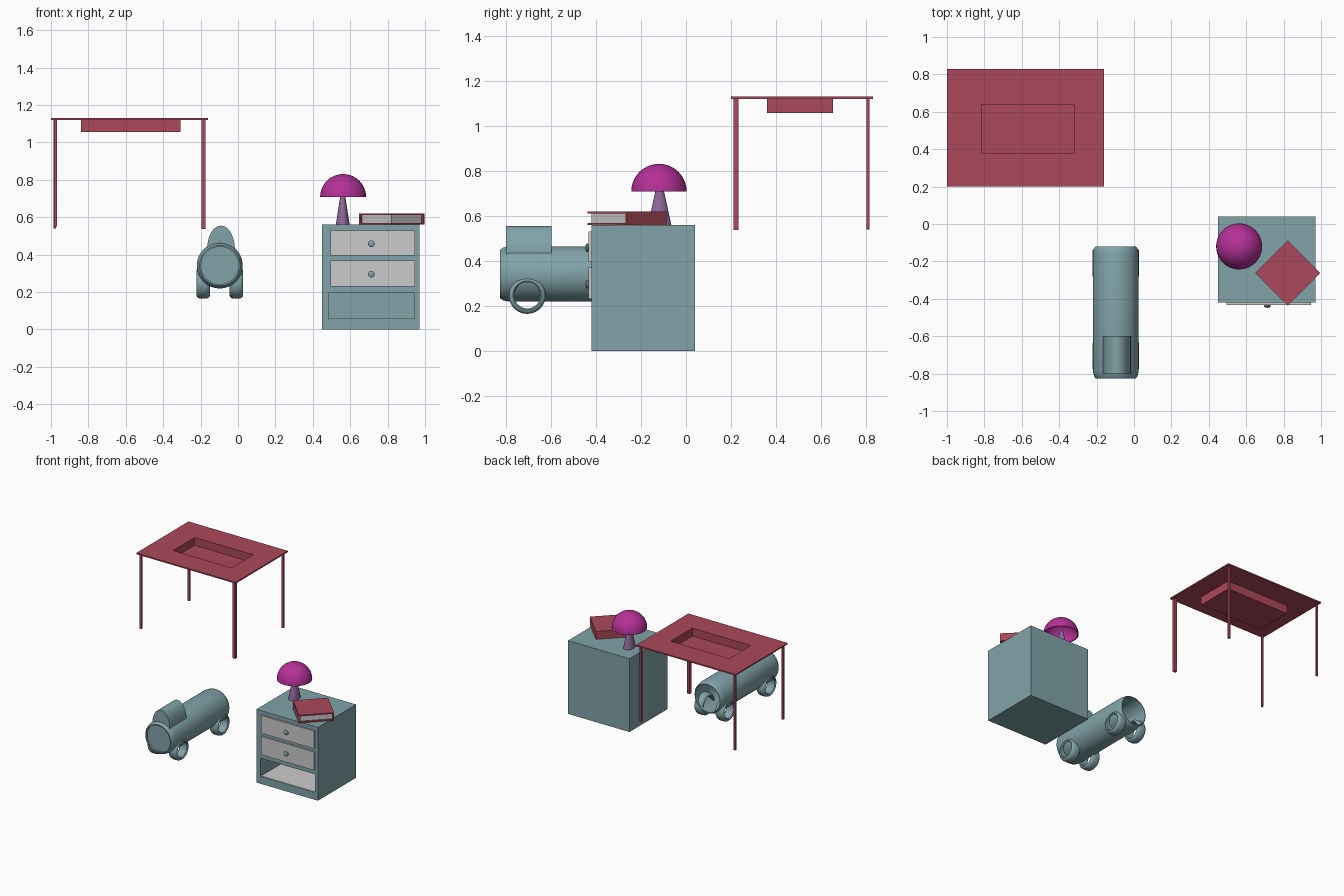
import bpy, bmesh, math
from mathutils import Vector, Matrix

if "Cube" in bpy.data.objects:
    bpy.data.objects.remove(bpy.data.objects["Cube"])


def material(name, rgb):
    m = bpy.data.materials.new(name)
    m.diffuse_color = (*rgb, 1)
    m.use_nodes = True
    m.node_tree.nodes["Principled BSDF"].inputs["Base Color"].default_value = m.diffuse_color
    return m


TEAL = material("teal", (0.22, 0.37, 0.40))
RED = material("red", (0.41, 0.065, 0.10))
MAGENTA = material("magenta", (0.46, 0.03, 0.31))
PURPLE = material("purple", (0.27, 0.14, 0.33))


def finish(bm, name, mat=None, smooth=False):
    bmesh.ops.recalc_face_normals(bm, faces=bm.faces)
    me = bpy.data.meshes.new(name)
    bm.to_mesh(me)
    bm.free()
    ob = bpy.data.objects.new(name, me)
    bpy.context.collection.objects.link(ob)
    if mat:
        me.materials.append(mat)
    if smooth:
        bpy.context.view_layer.objects.active = ob
        ob.select_set(True)
        bpy.ops.object.shade_smooth_by_angle(angle=math.radians(35))
        ob.select_set(False)
    return ob


def box_bm(lo, hi):
    lo, hi = Vector(lo), Vector(hi)
    bm = bmesh.new()
    bmesh.ops.create_cube(bm, size=1, matrix=Matrix.Translation((lo + hi) / 2) @ Matrix.Diagonal((*(hi - lo), 1)))
    return bm


def box(name, lo, hi, mat=None):
    return finish(box_bm(lo, hi), name, mat)


def push_rect(bm, normal, lo, hi, offset):
    """Cut a rectangle into the side facing `normal` and move it by `offset`."""
    bm.normal_update()
    f = max(bm.faces, key=lambda f: (round(f.normal.dot(Vector(normal)), 3), f.calc_area()))
    bmesh.ops.inset_individual(bm, faces=[f], thickness=0.01)
    axes = [i for i in range(3) if not normal[i]]
    mid = f.calc_center_median()
    for v in f.verts:
        for k, a in enumerate(axes):
            v.co[a] = hi[k] if v.co[a] > mid[a] else lo[k]
    new = bmesh.ops.extrude_discrete_faces(bm, faces=[f])["faces"]
    bmesh.ops.translate(bm, verts=new[0].verts, vec=offset)


def lathe(name, profile, axis, centre, mat, closed=False, steps=40, scale=(1, 1, 1)):
    """Spin (radius, height) points about a line through centre along axis."""
    bm = bmesh.new()
    vs = [bm.verts.new((r, 0, h)) for r, h in profile]
    es = [bm.edges.new(p) for p in zip(vs, vs[1:] + vs[:1] if closed else vs[1:])]
    bmesh.ops.spin(bm, geom=vs + es, cent=(0, 0, 0), axis=(0, 0, 1), angle=math.tau, steps=steps, use_duplicate=False)
    bmesh.ops.remove_doubles(bm, verts=bm.verts, dist=1e-5)
    turn = Vector((0, 0, 1)).rotation_difference(Vector(axis)).to_matrix().to_4x4()
    bm.transform(Matrix.Translation(centre) @ turn @ Matrix.Diagonal((*scale, 1)))
    return finish(bm, name, mat, True)


# Table: top with sunken basin, four thin legs
bm = box_bm((-1, 0.2, 1.12), (-0.16, 0.83, 1.13))
push_rect(bm, (0, 0, -1), (-0.84, 0.36), (-0.307, 0.653), (0, 0, -0.063))
push_rect(bm, (0, 0, 1), (-0.815, 0.38), (-0.32, 0.64), (0, 0, -0.06))
finish(bm, "table_top", RED)
for name, x, y, w, z in (("front_left", -0.976, 0.223, 0.014, 0.55), ("front_right", -0.184, 0.223, 0.022, 0.537),
                         ("back_left", -0.98, 0.808, 0.014, 0.54), ("back_right", -0.184, 0.808, 0.014, 0.545)):
    h = w / 2
    box("table_leg_" + name, (x - h, y - h, z), (x + h, y + h, 1.121), RED)

# Nightstand with two drawers and an open bottom compartment
bm = box_bm((0.45, -0.42, 0), (0.97, 0.04, 0.56))
push_rect(bm, (0, -1, 0), (0.485, 0.055), (0.945, 0.195), (0, 0.43, 0))
finish(bm, "nightstand", TEAL)
box("compartment_floor", (0.488, -0.418, 0.054), (0.942, 0.008, 0.06))
for i, (z0, z1) in enumerate(((0.395, 0.53), (0.23, 0.37))):
    box(f"drawer_{i}", (0.495, -0.432, z0), (0.945, -0.415, z1))
    zc = (z0 + z1) / 2 - 0.004
    lathe(f"knob_{i}", [(0, 0), (0.012, 0), (0.018, 0.006), (0.018, 0.012), (0.01, 0.017), (0, 0.018)],
          (0, -1, 0), (0.713, -0.43, zc), TEAL, steps=20)

# Lamp: oval tapered stem and hollow dome shade
lathe("lamp_stem", [(0, 0), (0.037, 0), (0.009, 0.18), (0, 0.18)], (0, 0, 1), (0.56, -0.117, 0.56),
      PURPLE, scale=(1, 1.4, 1))
arc = [math.radians(a) for a in range(0, 91, 9)]
dome = [(0.123 * math.cos(a), 0.123 * math.sin(a)) for a in arc]
inner = [(0.117 * math.cos(a), 0.117 * math.sin(a)) for a in reversed(arc)]
lathe("lamp_shade", dome + inner + dome[:1], (0, 0, 1), (0.562, -0.12, 0.708), MAGENTA)

# Book lying at an angle: covers, two closed sides, page block
H = 0.1237
for name, lo, hi, mat in (("book_cover_bottom", (-H, -H, 0), (H, H, 0.009), RED),
                          ("book_cover_top", (-H, -H, 0.051), (H, H, 0.06), RED),
                          ("book_spine", (H - 0.01, -H, 0), (H, H, 0.06), RED),
                          ("book_side", (-H, H - 0.01, 0), (H, H, 0.06), RED),
                          ("book_pages", (0.012 - H, 0.012 - H, 0.009), (H - 0.01, H - 0.01, 0.051), None)):
    ob = box(name, lo, hi, mat)
    ob.location = (0.822, -0.262, 0.56)
    ob.rotation_euler.z = math.radians(45)

# Toy tube vehicle: hollow barrel closed near the front
X, Z = -0.0975, 0.342
lathe("barrel", [(0, -0.812), (0.1, -0.812), (0.1, -0.825), (0.108, -0.825), (0.117, -0.812), (0.1225, -0.785),
                 (0.1225, -0.16), (0.117, -0.133), (0.108, -0.12), (0.104, -0.12), (0.104, -0.8), (0, -0.8)],
      (0, 1, 0), (X, 0, Z), TEAL, steps=48)

# Arched cabin on the barrel
bm = bmesh.new()
pts = [(0.074 * math.cos(math.pi * i / 24), 0.125 * math.sin(math.pi * i / 24)) for i in range(25)]
face = bm.faces.new([bm.verts.new((-0.091 + x, -0.80, 0.43 + z)) for x, z in pts])
ext = bmesh.ops.extrude_face_region(bm, geom=[face])["geom"]
bmesh.ops.translate(bm, verts=[g for g in ext if isinstance(g, bmesh.types.BMVert)], vec=(0, 0.202, 0))
finish(bm, "cabin", TEAL, True)

# Four ring wheels with rounded tread
tread = [(0.058, -0.03), (0.064, -0.036), (0.072, -0.034), (0.079, -0.026), (0.082, -0.014)]
ring = tread + [(r, -h) for r, h in reversed(tread)]
for side, x in (("left", -0.186), ("right", -0.009)):
    for end, y in (("front", -0.705), ("back", -0.21)):
        lathe(f"wheel_{end}_{side}", ring, (1, 0, 0), (x, y, 0.247), TEAL, closed=True)
